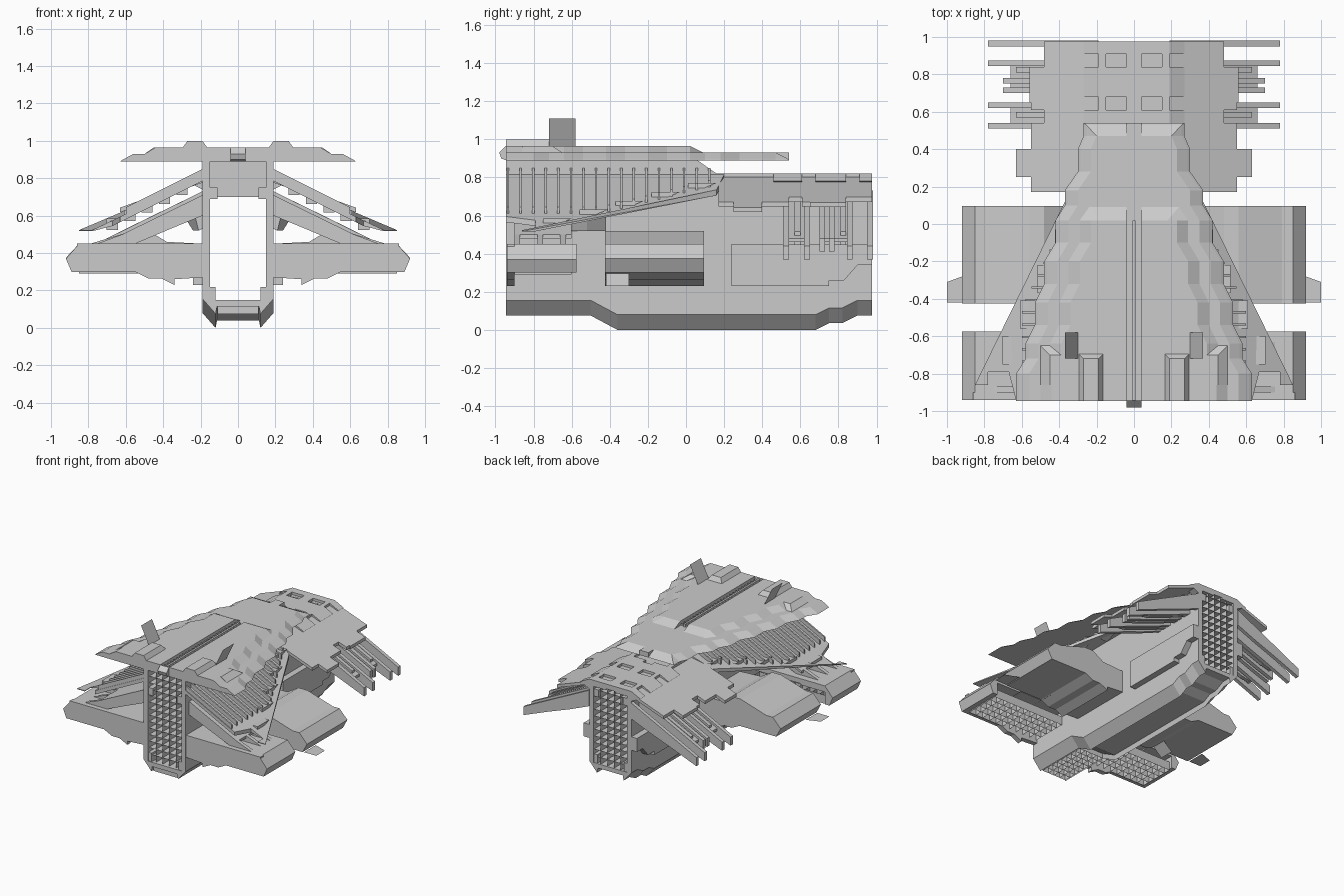
import bpy, bmesh
from mathutils import Vector

if "Cube" in bpy.data.objects:
    bpy.data.objects.remove(bpy.data.objects["Cube"])


def build(name, verts, faces, mirror=False):
    me = bpy.data.meshes.new(name)
    me.from_pydata([Vector(v) for v in verts], [], faces)
    bm = bmesh.new()
    bm.from_mesh(me)
    bmesh.ops.recalc_face_normals(bm, faces=bm.faces)
    bm.to_mesh(me)
    bm.free()
    ob = bpy.data.objects.new(name, me)
    bpy.context.collection.objects.link(ob)
    if mirror:
        m = ob.modifiers.new("mirror", "MIRROR")
        m.use_mirror_merge = False
    return ob


def loft(name, rings, mirror=False):
    n = len(rings[0])
    verts = [p for r in rings for p in r]
    faces = [(k * n + i, k * n + (i + 1) % n, (k + 1) * n + (i + 1) % n, (k + 1) * n + i)
             for k in range(len(rings) - 1) for i in range(n)]
    faces += [tuple(range(n)), tuple(range(len(verts) - n, len(verts)))]
    return build(name, verts, faces, mirror)


def prism_y(name, prof, y0, y1, mirror=True):
    return loft(name, [[(x, y, z) for x, z in prof] for y in (y0, y1)], mirror)


def prism_x(name, prof, x0, x1, mirror=True):
    return loft(name, [[(x, y, z) for y, z in prof] for x in (x0, x1)], mirror)


def box(name, x0, x1, y0, y1, z0, z1, mirror=True):
    return prism_y(name, [(x0, z0), (x1, z0), (x1, z1), (x0, z1)], y0, y1, mirror)


def lattice(name, u, v, d, nu, nv, place, mirror=False):
    # crossed thin sheets forming an open egg-crate
    verts, faces = [], []

    def sheet(pts):
        faces.append(tuple(range(len(verts), len(verts) + 4)))
        verts.extend(place(*p) for p in pts)
    for i in range(nu + 1):
        a = u[0] + (u[1] - u[0]) * i / nu
        sheet([(a, v[0], d[0]), (a, v[1], d[0]), (a, v[1], d[1]), (a, v[0], d[1])])
    for i in range(nv + 1):
        b = v[0] + (v[1] - v[0]) * i / nv
        sheet([(u[0], b, d[0]), (u[1], b, d[0]), (u[1], b, d[1]), (u[0], b, d[1])])
    return build(name, verts, faces, mirror)


def xzy(a, b, c):
    return (a, c, b)


def xyz(a, b, c):
    return (a, b, c)


# Hull: open trough with chamfered keel, raised at bow and stern
def hull_ring(y, d):
    half = [(.19, .82), (.19, .08 + d), (.12, d), (.112, .04 + d)]
    inner = [(-.15, .82), (-.15, .15), (.15, .15), (.15, .82)]
    return [(x, y, z) for x, z in half + [(-x, z) for x, z in half[::-1]] + inner]


loft("hull", [hull_ring(*s) for s in
              [(-.945, .075), (-.5, .075), (-.36, 0), (.68, 0), (.75, .035), (.82, .035), (.9, .075), (.975, .075)]])
box("hull_ceiling", -.15, .15, -.84, .88, .70, .80, False)
prism_x("upper_hull", [(-.945, .82), (.16, .82), (.06, .89), (-.945, .89)], .15, .19)
prism_x("upper_hull_core", [(-.84, .80), (.15, .80), (.05, .89), (-.84, .89)], -.15, .15, False)
for y in (-.94, .88):
    box("lower_corner_bracket", .12, .15, y, y + .09, .15, .22)
    box("upper_corner_bracket", .11, .15, y, y + .09, .69, .75)

# Bow, stern and keel grilles
lattice("bow_grille", (-.15, .15), (.15, .89), (-.93, -.85), 5, 14, xzy)
lattice("stern_grille", (-.15, .15), (.15, .80), (.89, .97), 5, 12, xzy)
lattice("keel_grille", (-.11, .11), (-.93, -.5), (.075, .115), 4, 8, xyz)

# Rear roof, spine and modules
box("rear_roof", -.19, .19, .16, .90, .77, .795, False)
box("rear_spine", -.04, .04, .5, .975, .78, .82, False)
for y0, y1 in ((.46, .61), (.68, .84), (.91, .975)):
    box("roof_module", .04, .19, y0, y1, .77, .82)
    prism_y("roof_module_wedge", [(.19, .82), (.27, .78), (.19, .74)], y0, y1)

# Top deck: sawtooth outline, stepped up to a centre slot
edge = [(.27, .54), (.27, .47), (.30, .40), (.30, .28), (.37, .18), (.37, .10), (.42, .02), (.42, -.10),
        (.48, -.20), (.48, -.32), (.53, -.42), (.53, -.54), (.58, -.64), (.58, -.72), (.63, -.80), (.63, -.945)]


def deck_ring(pts, inset, z, ymax):
    ring = [(x - inset, min(y, ymax), z) for x, y in pts]
    return [(.04, ymax, z)] + ring + [(.04, -.945, z)]


upper = [p for p in edge if p[1] < .11]
loft("deck_rim", [deck_ring(edge, 0, .89, .54), deck_ring(edge, .015, .90, .53),
                  deck_ring(edge, .07, .93, .47)], True)
loft("deck_top", [deck_ring(upper, .13, .93, .09), deck_ring(upper, .19, .965, .02)], True)
box("deck_slot_floor", -.04, .04, -.945, .54, .89, .93, False)
box("deck_slot_rail", -.008, .008, -.945, .02, .93, .955, False)
lattice("deck_slot_grille", (-.04, .04), (-.93, .01), (.93, .945), 1, 24, xyz)
prism_x("deck_prow", [(-.98, .93), (-.945, .965), (-.945, .89), (-.97, .90)], -.04, .04, False)
# raised deck blisters
for x, y0, y1 in ((.22, -.945, -.72), (.40, -.86, -.70)):
    top = 1.0 if x < .3 else .965
    loft("deck_blister", [[(x - .08, y0, .93), (x + .1, y0, .93), (x + .1, y1 + .05, .93), (x - .08, y1 + .05, .93)],
                          [(x - .03, y0, top), (x + .05, y0, top), (x + .05, y1, top), (x - .03, y1, top)]], True)
build("deck_antenna", [(.30, -.72, .965), (.30, -.58, .965), (.37, -.58, 1.11), (.37, -.72, 1.11)],
      [(0, 1, 2, 3)], True)


# Swept upper wing, sloping down and outwards
def wing_z(x, drop=0.0):
    return max(.945 - .5 * x - drop, .53 - drop * .2)


def wing_edge(y):
    return .35 + (.16 - y) * .49


plan = [(.19, .20), (.35, .16), (.85, -.86), (.78, -.86), (.78, -.79), (.67, -.79), (.63, -.945), (.19, -.945)]
loft("upper_wing", [[(x, y, wing_z(x, d)) for x, y in plan] for d in (.035, .065)], True)
# cross ribs standing on the wing under the deck, sawtooth plates along its edge
for i in range(17):
    y = -.94 + i * .066
    xe = min(.60, wing_edge(y) - .05)
    prism_y("wing_rib", [(.19, wing_z(.19)), (xe, wing_z(xe)), (xe, wing_z(xe, .05)),
                         (.19, wing_z(.19, .05))], y, y + .012)
for i in range(5):
    y = .16 - i * .19
    x = wing_edge(y) - .02
    z = wing_z(x, .01)
    prism_x("wing_tooth", [(y, z), (y - .15, z), (y - .15, z - .06)], x - .06, x)

# Front wing: open frame with a solid outer end and grille inside
tip = [(.63, .45), (.85, .45), (.92, .37), (.89, .30), (.85, .30), (.85, .40), (.63, .40)]
prism_y("front_wing_tip", tip, -.94, -.575)
box("front_wing_beam", .19, .86, -.94, -.90, .30, .45)
box("front_wing_deck", .19, .64, -.94, -.575, .41, .45)
prism_y("front_wing_keel", [(.19, .30), (.55, .30), (.48, .265), (.41, .265), (.34, .23), (.34, .26), (.19, .27)],
        -.94, -.90)
lattice("front_wing_grille", (.2, .85), (-.90, -.6), (.29, .36), 10, 5, xyz, True)
# diagonal braces between hull and front wing
brace = [(.19, .71), (.62, .50), (.78, .44), (.55, .45), (.36, .53), (.19, .60)]
for y in (-.90, -.78, -.66):
    prism_y("front_brace", brace, y, y + .03)
prism_y("front_brace_skin", [(.19, .71), (.62, .50), (.62, .48), (.19, .685)], -.90, -.60)
loft("side_pod", [[(.19, y, .67), (.19 + .05 * s, y, .68), (.19 + .1 * s, y, .60), (.19 + .05 * s, y, .52),
                   (.19, y, .53)] for y, s in ((-.6, .4), (-.52, 1), (-.42, 1))], True)

# Middle wing: thick faceted slab
prism_y("middle_wing", [(.19, .45), (.38, .46), (.48, .52), (.56, .52), (.79, .45), (.85, .45), (.92, .375),
                        (.88, .30), (.55, .30), (.48, .265), (.41, .265), (.34, .23), (.34, .26), (.19, .27)],
        -.425, .095)
build("wing_tip_blade", [(.89, -.27, .30), (1.0, -.31, .30), (1.0, -.42, .30), (.89, -.42, .30)],
      [(0, 1, 2, 3)], True)
build("lower_blade", [(.54, -.42, .30), (.54, -.3, .30), (.62, -.3, .23), (.62, -.42, .23)], [(0, 1, 2, 3)], True)


# Rear sloping panels over rows of deep fins
def panel_z(x):
    return .87 - .36 * x


for y0, y1, xe in ((.17, .25, .55), (.25, .40, .63), (.40, .54, .55), (.54, .61, .48), (.61, .65, .55),
                   (.65, .84, .56), (.84, .975, .48)):
    prism_y("rear_panel", [(.19, panel_z(.19)), (xe, panel_z(xe)), (xe, panel_z(xe) - .025),
                           (.19, panel_z(.19) - .025)], y0, y1)
for y, xe in ((.51, .78), (.62, .78), (.70, .70), (.75, .70), (.845, .78), (.95, .78), (.57, .63), (.81, .63)):
    ze = .82 - .5 * xe
    prism_y("rear_fin", [(.19, .73), (xe, ze + .01), (xe, ze - .06), (.55, .46), (.36, .53), (.19, .60)], y, y + .03)
for y0, y1 in ((.51, .64), (.72, .86)):
    prism_y("rear_fin_web", [(.19, .71), (.66, .48), (.66, .46), (.19, .69)], y0, y1)

# Rear side armour with stepped lower edge
prism_x("rear_side_armour", [(.24, .23), (.75, .23), (.75, .26), (.83, .26), (.90, .34), (.975, .34),
                             (.975, .45), (.24, .45)], .19, .24)
